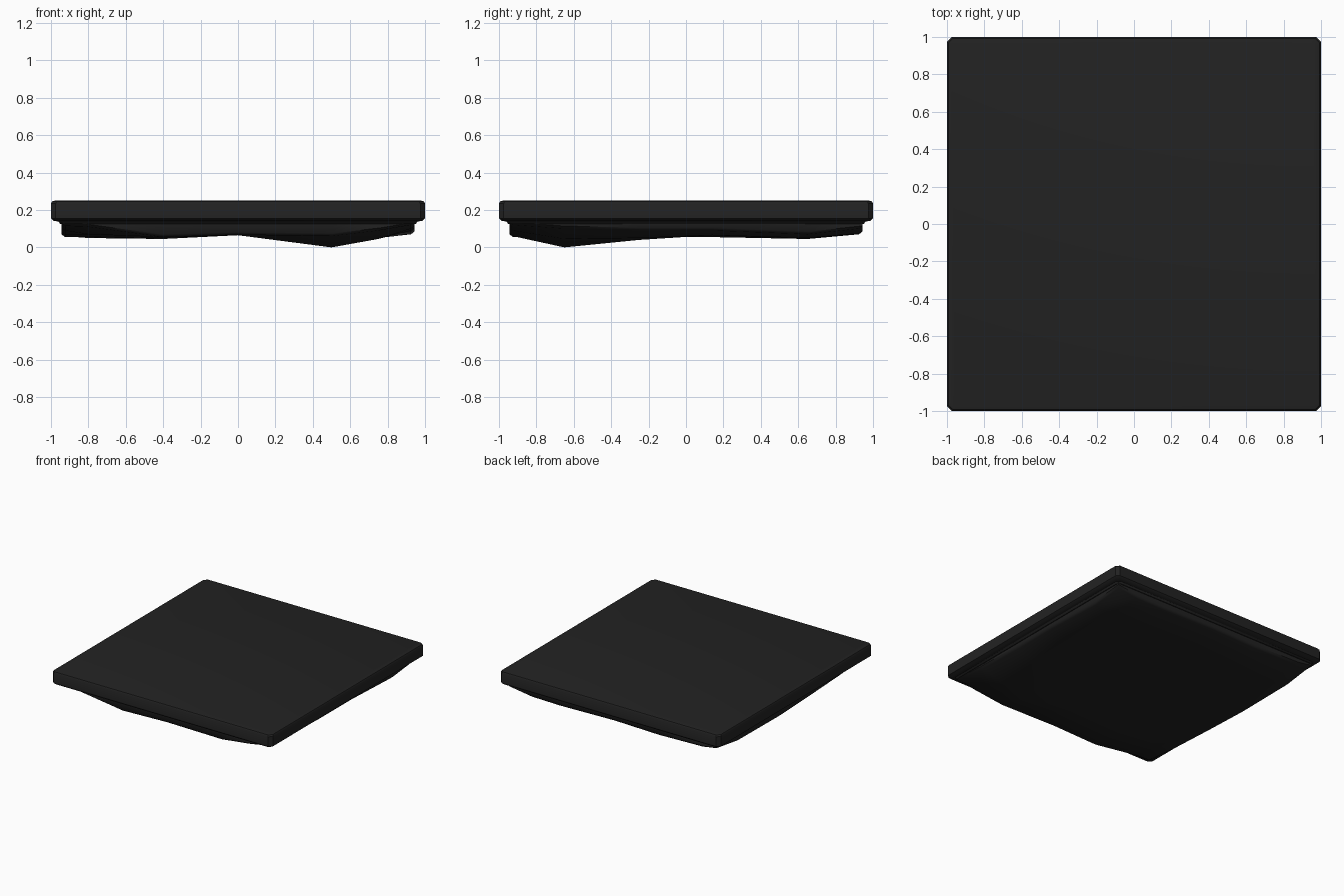
import bpy, bmesh

# Remove the default cube
cube = bpy.data.objects.get("Cube")
if cube:
    bpy.data.objects.remove(cube, do_unlink=True)

# One dark material
dark = bpy.data.materials.new("charcoal")
dark.use_nodes = True
tone = (0.016, 0.016, 0.016, 1)
dark.diffuse_color = tone
dark.node_tree.nodes["Principled BSDF"].inputs["Base Color"].default_value = tone


def finish(name, bm, angle):
    """Turn a bmesh into a shaded object."""
    bmesh.ops.recalc_face_normals(bm, faces=bm.faces)
    mesh = bpy.data.meshes.new(name)
    bm.to_mesh(mesh)
    bm.free()
    mesh.materials.append(dark)
    obj = bpy.data.objects.new(name, mesh)
    bpy.context.collection.objects.link(obj)
    bpy.ops.object.select_all(action="DESELECT")
    obj.select_set(True)
    bpy.context.view_layer.objects.active = obj
    bpy.ops.object.shade_smooth_by_angle(angle=angle)
    return obj


def square_ring(bm, half, cut, z):
    """Square loop with chamfered corners."""
    inner = half - cut
    corners = [(inner, -half), (half, -inner)]
    verts = []
    for turn in range(4):
        verts += [bm.verts.new((x, y, z)) for x, y in corners]
        corners = [(-y, x) for x, y in corners]
    return verts


# Paving slab with bevelled rims and a narrow step beneath it
bm = bmesh.new()
profile = [(0.98, 0.25), (0.993, 0.246), (1, 0.235), (1, 0.155),
           (0.985, 0.142), (0.96, 0.138), (0.95, 0.125)]
rings = [square_ring(bm, half, 0.025, z) for half, z in profile]
for upper, lower in zip(rings, rings[1:]):
    for i in range(len(upper)):
        j = (i + 1) % len(upper)
        bm.faces.new((upper[i], upper[j], lower[j], lower[i]))
bm.faces.new(rings[0])
bm.faces.new(rings[-1])
finish("slab", bm, 0.6)

# Uneven underside: heights in hundredths, rows running front to back
xs = [-0.925, -0.8, -0.4, 0, 0.5, 0.75, 0.925]
ys = [-0.925, -0.65, -0.25, 0.14, 0.65, 0.925]
heights = [
    [11.5, 11, 5.5, 6.7, 6, 9, 12],
    [9, 7, 5, 6.5, 0, 4.5, 10],
    [7, 5.5, 6, 7, 4, 5, 9],
    [5.5, 5.5, 6.5, 7, 6.5, 6.5, 9],
    [6, 5, 4.5, 6.5, 5.5, 5, 7],
    [10, 8, 7, 8, 7, 7.5, 10],
]
bm = bmesh.new()
grid = [[bm.verts.new((x, y, h / 100)) for x, h in zip(xs, row)]
        for y, row in zip(ys, heights)]
for front, back in zip(grid, grid[1:]):
    for i in range(len(xs) - 1):
        bm.faces.new((front[i], back[i], back[i + 1], front[i + 1]))

# Rounded lip and upright sides up into the slab
for scale, lift in ((1.02, 0.015), (1, None)):
    rim = [e for e in bm.edges if e.is_boundary]
    new = bmesh.ops.extrude_edge_only(bm, edges=rim)["geom"]
    for v in new:
        if isinstance(v, bmesh.types.BMVert):
            v.co.x *= scale
            v.co.y *= scale
            v.co.z = 0.15 if lift is None else v.co.z + lift
bmesh.ops.triangulate(bm, faces=bm.faces)
finish("rough_underside", bm, 0.9)
